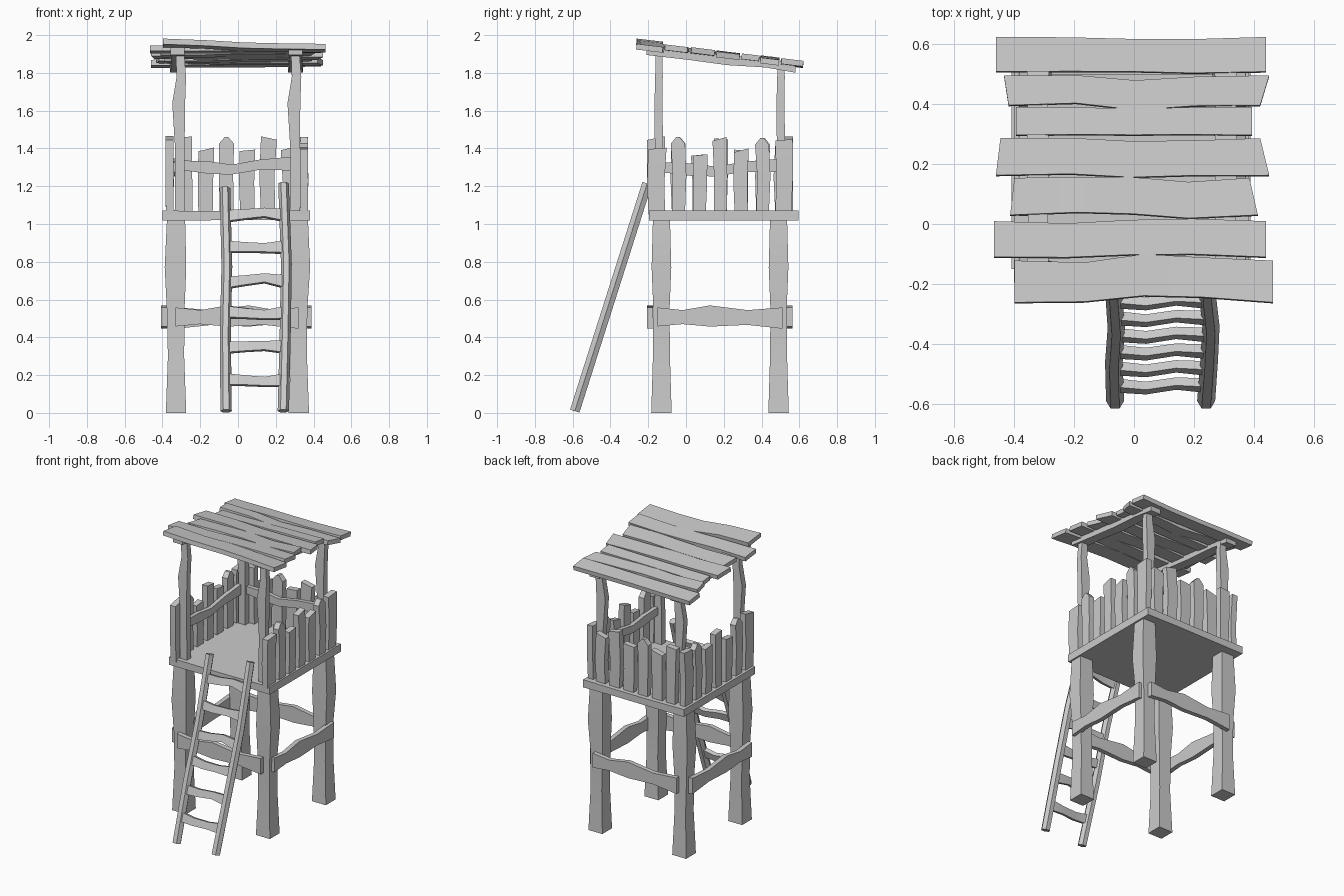
import bpy, bmesh, math, random
from mathutils import Vector

if "Cube" in bpy.data.objects:
    bpy.data.objects.remove(bpy.data.objects["Cube"])

random.seed(4)
X, Y, Z = Vector((1, 0, 0)), Vector((0, 1, 0)), Vector((0, 0, 1))


def sweep(name, sections, u, v, n=4):
    """Loft rings (centre, half_u, half_v, end shear along u) into a rough timber."""
    bm = bmesh.new()
    if n == 4:
        shape = [(-1, -1), (1, -1), (1, 1), (-1, 1)]
    else:
        shape = [(math.cos(math.tau * i / n), math.sin(math.tau * i / n)) for i in range(n)]
    along = (Vector(sections[-1][0]) - Vector(sections[0][0])).normalized()
    rings = []
    for c, hu, hv, *shear in sections:
        s = shear[0] if shear else 0
        rings.append([bm.verts.new(Vector(c) + u * a * hu + v * b * hv + along * s * a)
                      for a, b in shape])
    for r0, r1 in zip(rings, rings[1:]):
        for i in range(n):
            j = (i + 1) % n
            bm.faces.new((r0[i], r0[j], r1[j], r1[i]))
    bm.faces.new(rings[0][::-1])
    bm.faces.new(rings[-1])
    bmesh.ops.recalc_face_normals(bm, faces=bm.faces)
    mesh = bpy.data.meshes.new(name)
    bm.to_mesh(mesh)
    bm.free()
    ob = bpy.data.objects.new(name, mesh)
    bpy.context.collection.objects.link(ob)
    bpy.ops.object.select_all(action='DESELECT')
    ob.select_set(True)
    bpy.context.view_layer.objects.active = ob
    bpy.ops.object.shade_smooth_by_angle(angle=math.radians(35))
    return ob


# Legs and thin roof posts above them
for side, sx in (("left", -1), ("right", 1)):
    for end, y, top in (("front", -0.13, 1.92), ("back", 0.49, 1.85)):
        x = 0.325 * sx - 0.003
        sweep(f"{end}_{side}_leg",
              [((x, y, 0), .054, .054), ((x, y, .3), .043, .045),
               ((x - .002, y, .55), .047, .043), ((x + .003 * sx, y, .77), .057, .052),
               ((x, y, 1.03), .048, .045)], X, Y)
        px, py = 0.305 * sx - 0.003, y - 0.013 if end == "front" else y + 0.013
        sweep(f"{end}_{side}_post",
              [((px, py, 1.05), .027, .022), ((px, py, 1.4), .025, .022),
               ((px - .006, py - .003, 1.64), .034, .021), ((px + .008, py, 1.78), .025, .02),
               ((px, py, top), .022, .018)], X, Y)

# Platform
sweep("platform", [((-.40, .2, 1.045), .395, .026), ((-.1, .2, 1.044), .395, .024),
                   ((.15, .2, 1.045), .395, .024), ((.382, .2, 1.045), .395, .027)], Y, Z)

# Braces: (fraction along, height, half height)
brace = [(0, .508, .05), (.2, .507, .037), (.42, .513, .056), (.72, .505, .039), (1, .502, .056)]
for name, y, flip in (("front_brace", -.191, 1), ("back_brace", .548, -1)):
    sweep(name, [((flip * (-.33 + .65 * t), y, z), .016, h) for t, z, h in brace], Y, Z)
for name, x in (("left_brace", -.391), ("right_brace", .372)):
    sweep(name, [((x, -.15 + .66 * t, z), .016, h) for t, z, h in brace], X, Z)


def picket(name, x, y, top, half, along, across, style):
    w1, w2 = random.uniform(-.006, .006), random.uniform(-.008, .008)
    mid = 1.05 + (top - 1.05) * .5
    p = Vector((x, y, 0))
    secs = [(p + Z * 1.05, half * .95, .02), (p + along * w2 + Z * mid, half, .022)]
    if style == "point":
        secs += [(p + along * w1 + Z * (top - .035), half * 1.05, .021),
                 (p + along * w1 + Z * top, half * .25, .019)]
    else:
        secs.append((p + along * w1 + Z * top, half * 1.05, .021,
                     random.choice((-.009, -.004, .004, .01))))
    sweep(name, secs, along, across)


# Fence pickets: (position, top, half width, style)
side_row = [(-.155, 1.40, .046, "flat"), (-.04, 1.46, .036, "point"), (.07, 1.365, .036, "flat"),
            (.182, 1.45, .035, "flat"), (.293, 1.39, .037, "flat"), (.405, 1.455, .035, "point"),
            (.515, 1.445, .044, "flat")]
for side, x in (("left", -.362), ("right", .35)):
    for i, (y, top, h, style) in enumerate(side_row):
        if side == "left" and i == 0:
            top = 1.455
        picket(f"{side}_picket_{i + 1}", x, y, top, h, Y, X, style)
back_row = [(-.275, 1.46, .036, "flat"), (-.172, 1.395, .04, "flat"), (-.06, 1.46, .038, "point"),
            (.05, 1.39, .04, "flat"), (.16, 1.455, .04, "flat"), (.265, 1.40, .036, "flat")]
for i, (x, top, h, style) in enumerate(back_row):
    picket(f"back_picket_{i + 1}", x, .545, top, h, X, Y, style)

# Fence rails on the inner side of the pickets
rail = [(0, 1.31, .026), (.25, 1.298, .033), (.45, 1.288, .026), (.7, 1.313, .027), (1, 1.32, .036)]
sweep("back_rail", [((-.29 + .57 * t, .512, z), .015, h) for t, z, h in rail], Y, Z)
for name, x in (("left_rail", -.329), ("right_rail", .318)):
    sweep(name, [((x, -.13 + .63 * t, z - .01), .015, h) for t, z, h in rail], X, Z)

# Sloping roof beams
for side, x in (("left", -.32), ("right", .305)):
    sweep(f"{side}_roof_beam",
          [((x, -.21, 1.915), .037, .02), ((x, .02, 1.89), .033, .022),
           ((x, .22, 1.868), .037, .027), ((x, .42, 1.85), .034, .021),
           ((x, .58, 1.828), .039, .027)], X, Z)

# Roof planks: centre y, half width, x start, x end, mid bends, end skew, lift left and right
planks = [(.563, .058, -.46, .44, (0, -.003, -.006), 0, (-.004, .004)),
          (.443, .05, -.425, .435, (.004, -.016, -.003), .015, (.006, -.006)),
          (.341, .047, -.393, .392, (0, -.002, 0), 0, (-.007, .004)),
          (.222, .062, -.452, .435, (.003, -.008, -.004), -.015, (.004, -.002)),
          (.09, .062, -.405, .398, (.006, .003, -.012), -.014, (-.006, .005)),
          (-.052, .06, -.465, .44, (-.004, .006, .009), 0, (-.002, .003)),
          (-.193, .07, -.397, .462, (-.002, .022, .014), 0, (.016, -.012))]
slope = Vector((0, 1, -.12)).normalized()
normal = Vector((0, .12, 1)).normalized()
for i, (y, h, x0, x1, bends, skew, (l, r)) in enumerate(planks):
    z = 1.942 - .12 * (y + .19)
    secs = []
    for t, b in zip((0, .27, .5, .73, 1), (0, *bends, 0)):
        c = Vector((x0 + (x1 - x0) * t, y + b, z + l + (r - l) * t - abs(b) * .3))
        hw = h * (1 if t in (0, 1) else random.uniform(.93, 1.0))
        secs.append((c, hw, .015, skew if t == 1 else (-skew * .5 if t == 0 else 0)))
    sweep(f"roof_plank_{i + 1}", secs, slope, normal)

# Leaning ladder
lean = Vector((0, .318, 1)).normalized()
depth = Vector((0, 1, -.318)).normalized()
foot = -.592
for side, x, top, sway in (("left", -.063, 1.19, (0, -.004, .004, -.006)),
                           ("right", .238, 1.215, (.002, .012, .018, .003))):
    secs = []
    for t, s in zip((.008, .35, .65, 1), sway):
        zz = top * t
        secs.append((Vector((x + s, foot + .318 * zz, zz)), .03 - .002 * t, .03))
    sweep(f"{side}_ladder_rail", secs, X, depth, 6)
for i, z in enumerate((.17, .35, .525, .70, .875, 1.05)):
    k = (.006, -.004, .007, -.012, .003, -.009)[i]
    y = foot + .318 * z
    sweep(f"ladder_rung_{i + 1}",
          [((-.055, y, z + k), .015, .03), ((.04, y - .008, z), .014, .026),
           ((.14, y + .007, z - k), .014, .024), ((.245, y, z + k * .5), .015, .033)], depth, lean)
